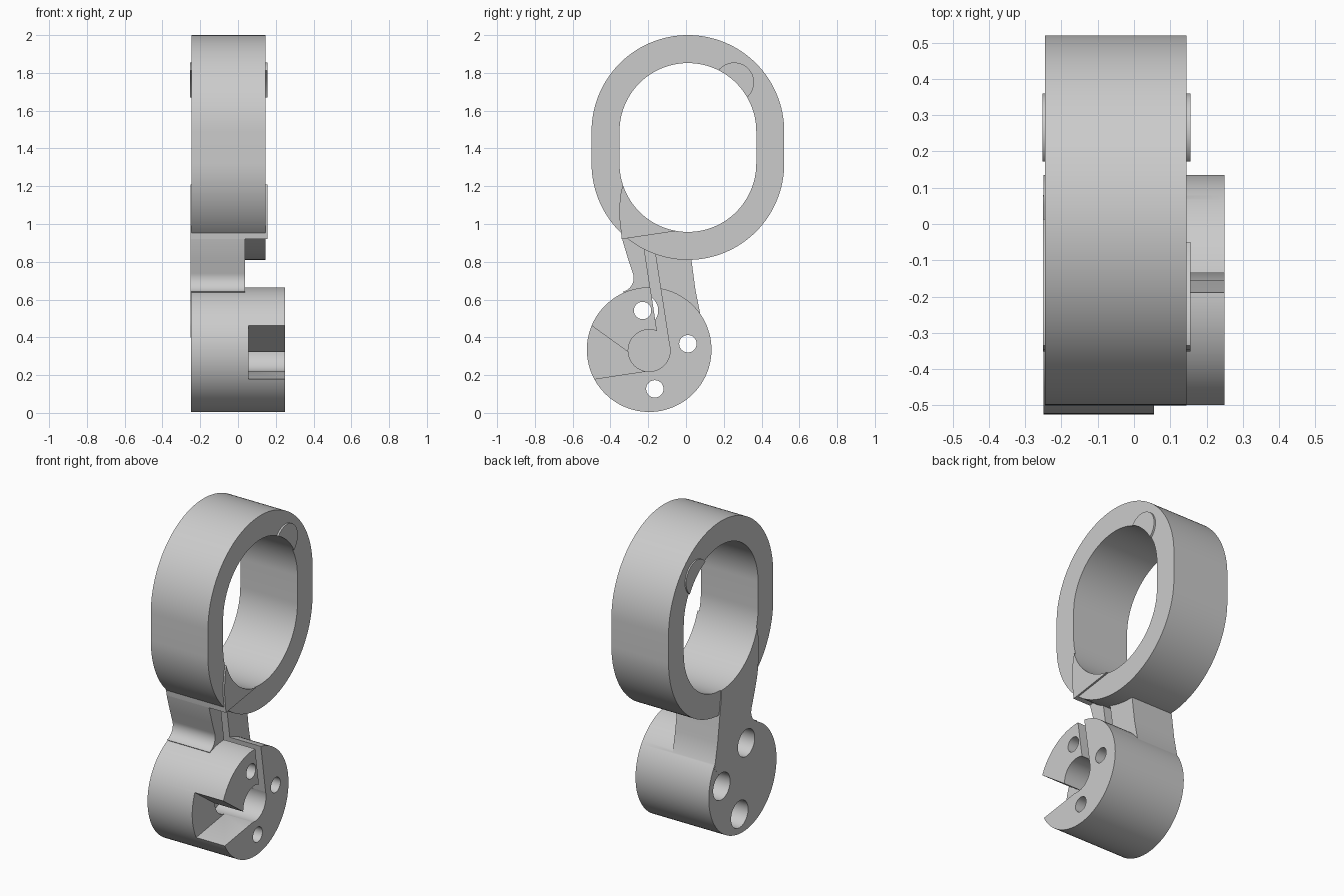
import bpy, bmesh, math

cube = bpy.data.objects.get("Cube")
if cube:
    bpy.data.objects.remove(cube)

grey = bpy.data.materials.new("plain grey")
grey.use_nodes = True
colour = (0.6, 0.6, 0.6, 1)
grey.diffuse_color = colour
grey.node_tree.nodes["Principled BSDF"].inputs["Base Color"].default_value = colour


def prism(name, profile, x0, x1):
    """Extrude a closed (y, z) profile from x0 to x1."""
    bm = bmesh.new()
    face = bm.faces.new([bm.verts.new((x0, y, z)) for y, z in profile])
    ext = bmesh.ops.extrude_face_region(bm, geom=[face])["geom"]
    bmesh.ops.translate(bm, vec=(x1 - x0, 0, 0),
                        verts=[v for v in ext if isinstance(v, bmesh.types.BMVert)])
    bmesh.ops.recalc_face_normals(bm, faces=bm.faces)
    mesh = bpy.data.meshes.new(name)
    bm.to_mesh(mesh)
    bm.free()
    mesh.materials.append(grey)
    obj = bpy.data.objects.new(name, mesh)
    bpy.context.collection.objects.link(obj)
    return obj


def arc(y, z, r, start=0, end=360, n=64):
    steps = n if end - start == 360 else n + 1
    angles = [math.radians(start + (end - start) * i / n) for i in range(steps)]
    return [(y + r * math.cos(a), z + r * math.sin(a)) for a in angles]


def stadium(r):
    return arc(0.01, 1.49, r, 0, 180) + arc(0.01, 1.32, r, 180, 360.001)


def combine(obj, other, operation):
    """Apply a boolean and discard the helper."""
    mod = obj.modifiers.new(operation, 'BOOLEAN')
    mod.operation, mod.object, mod.solver = operation, other, 'EXACT'
    bpy.ops.object.select_all(action='DESELECT')
    bpy.context.view_layer.objects.active = obj
    obj.select_set(True)
    bpy.ops.object.modifier_apply(modifier=mod.name)
    bpy.data.objects.remove(other)


def open_ring(obj):
    combine(obj, prism("opening_cutter", stadium(0.362), -0.6, 0.6), 'DIFFERENCE')


def smooth(obj):
    bpy.ops.object.select_all(action='DESELECT')
    bpy.context.view_layer.objects.active = obj
    obj.select_set(True)
    bpy.ops.object.shade_smooth_by_angle(angle=math.radians(25))


# Oval ring
ring = prism("ring", stadium(0.51), -0.245, 0.145)
open_ring(ring)

# Thin raised pads on both sides of the ring
boss = prism("upper_pad", arc(0.255, 1.75, 0.105), -0.253, 0.156)
front_edge = [(-0.335, 1.21), (-0.346, 1.16), (-0.352, 1.1), (-0.352, 1.03), (-0.34, 0.92)]
wedge = prism("lower_pad", [(-0.05, 0.963), (-0.05, 1.21)] + front_edge, -0.25, 0.156)
for pad in (boss, wedge):
    open_ring(pad)

# Arm and round hub
CY, CZ = -0.195, 0.335
hub = prism("hub_and_arm", arc(CY, CZ, 0.33, n=96), -0.25, 0.25)
fillet = arc(-0.352, 0.714, 0.075, -75, 20, 12)
arm_profile = ([(-0.2, 0.4), (-0.28, 0.58)] + fillet +
               [(-0.305, 0.81), (-0.335, 0.91)] + front_edge[::-1][1:] +
               [(0.01, 1.1), (0.015, 0.9), (0.03, 0.8), (0.05, 0.65), (0.08, 0.5), (0, 0.4)])
arm = prism("arm", arm_profile, -0.251, 0.038)
open_ring(arm)
combine(hub, arm, 'UNION')

# Central bore, front mouth and wire slot
FLOOR = -0.03
combine(hub, prism("bore", arc(CY, CZ - 0.005, 0.111), FLOOR, 0.4), 'DIFFERENCE')
mouth = [(-0.303, 0.32), (-0.56, 0.505), (-0.56, 0.168), (-0.18, 0.226), (-0.18, 0.32)]
combine(hub, prism("mouth", mouth, 0.055, 0.4), 'DIFFERENCE')
slot = [(-0.155, 0.44), (-0.222, 0.875), (-0.168, 0.875), (-0.088, 0.36), (-0.15, 0.36)]
combine(hub, prism("slot", slot, FLOOR - 0.002, 0.4), 'DIFFERENCE')

# Screw holes with wide recesses on the plain side
for y, z in ((-0.23, 0.542), (0.01, 0.366), (-0.165, 0.127)):
    combine(hub, prism("recess", arc(y, z, 0.083, n=48), -0.4, 0.01), 'DIFFERENCE')
    combine(hub, prism("hole", arc(y, z, 0.046, n=48), -0.41, 0.4), 'DIFFERENCE')

for part in (ring, boss, wedge, hub):
    smooth(part)
